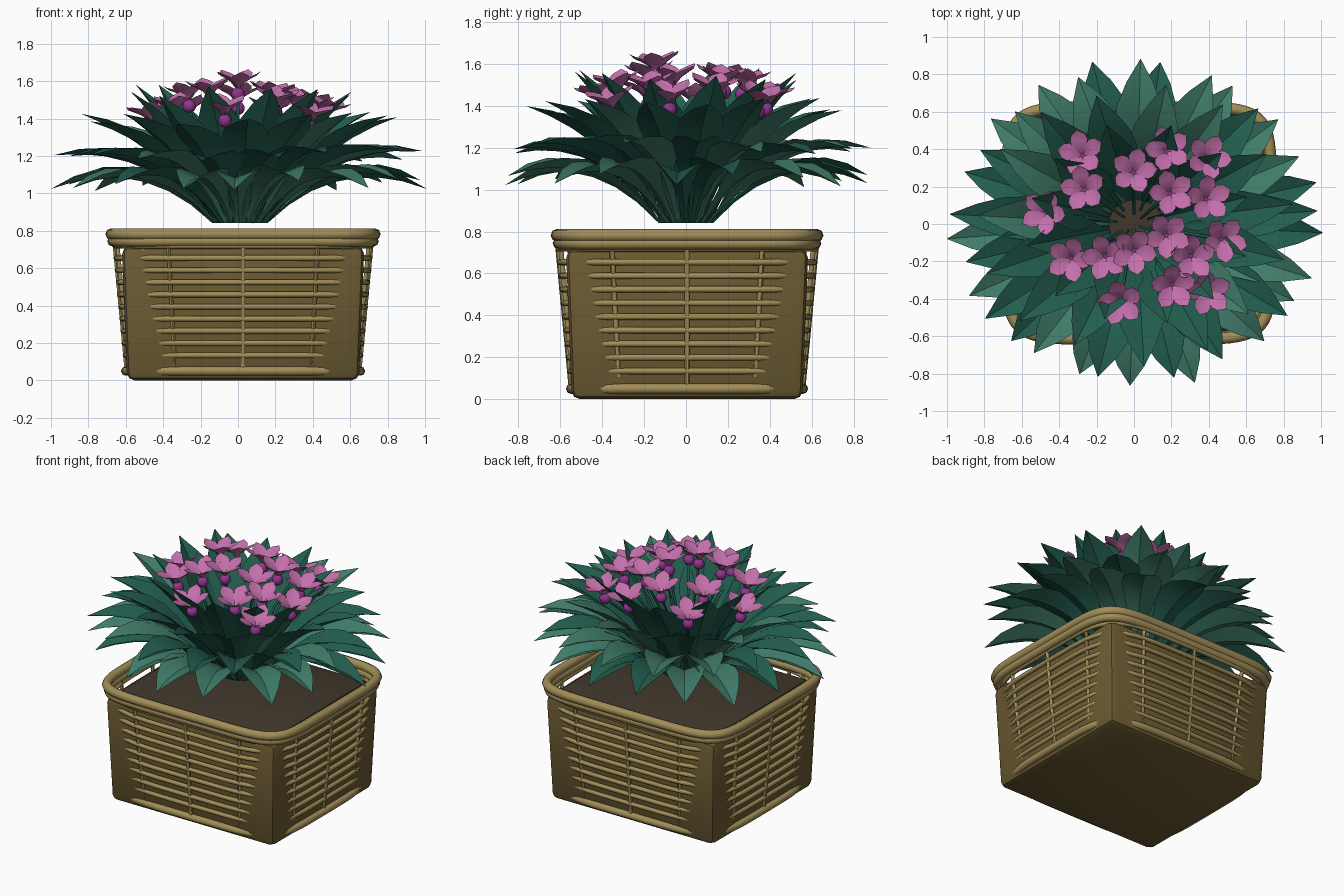
import bpy, bmesh, math, random
from mathutils import Vector, Matrix

if "Cube" in bpy.data.objects:
    bpy.data.objects.remove(bpy.data.objects["Cube"])

random.seed(4)
CX, CY = 0.027, 0.005          # basket centre


def mat(name, col):
    m = bpy.data.materials.new(name)
    m.diffuse_color = (*col, 1)
    m.use_nodes = True
    m.node_tree.nodes["Principled BSDF"].inputs["Base Color"].default_value = m.diffuse_color
    return m


WICKER = mat("wicker_tan", (0.36, 0.27, 0.095))
LINER = mat("basket_brown", (0.15, 0.105, 0.033))
SOIL = mat("soil_brown", (0.053, 0.039, 0.024))
LEAF_D = mat("leaf_dark_green", (0.016, 0.11, 0.078))
LEAF_L = mat("leaf_light_green", (0.05, 0.20, 0.14))
PETAL = mat("petal_pink", (0.55, 0.16, 0.41))
BUD = mat("flower_heart_purple", (0.29, 0.035, 0.27))


def finish(bm, name, mats, angle=None):
    me = bpy.data.meshes.new(name)
    bm.to_mesh(me)
    bm.free()
    ob = bpy.data.objects.new(name, me)
    bpy.context.collection.objects.link(ob)
    for m in mats:
        me.materials.append(m)
    if angle:
        bpy.ops.object.select_all(action='DESELECT')
        ob.select_set(True)
        bpy.context.view_layer.objects.active = ob
        bpy.ops.object.shade_smooth_by_angle(angle=math.radians(angle))
    return ob


def tube(bm, pts, r, sides=8, closed=False):
    n, rows = len(pts), []
    for i, p in enumerate(pts):
        a = pts[i - 1] if (closed or i) else p
        b = pts[(i + 1) % n] if (closed or i < n - 1) else p
        t = (b - a).normalized()
        up = Vector((0, 0, 1)) if abs(t.z) < 0.9 else Vector((1, 0, 0))
        u = t.cross(up).normalized()
        v = u.cross(t)
        rows.append([bm.verts.new(p + r * (math.cos(k * math.tau / sides) * u
                     + math.sin(k * math.tau / sides) * v)) for k in range(sides)])
    for i in range(n if closed else n - 1):
        A, B = rows[i], rows[(i + 1) % n]
        for k in range(sides):
            j = (k + 1) % sides
            bm.faces.new((A[k], B[k], B[j], A[j]))
    if not closed:
        bm.faces.new(rows[0])
        bm.faces.new(rows[-1][::-1])


def sq_point(ang, a, b, z, p):
    # point on a rounded square (superellipse)
    c, s = math.cos(ang), math.sin(ang)
    return Vector((CX + math.copysign(a * abs(c) ** p, c),
                   CY + math.copysign(b * abs(s) ** p, s), z))


def hoop(bm, a, b, z, r, p=0.4, sides=8, n=64):
    tube(bm, [sq_point(i * math.tau / n, a, b, z, p) for i in range(n)], r, sides, True)


def box(name, hx, hy, z0, z1, bevel, m, flare=0.0):
    bm = bmesh.new()
    bmesh.ops.create_cube(bm, size=1, matrix=Matrix.Translation((CX, CY, (z0 + z1) / 2))
                          @ Matrix.Diagonal((2 * hx, 2 * hy, z1 - z0, 1)))
    for v in bm.verts:                      # widen the top
        if v.co.z > (z0 + z1) / 2:
            v.co.x += math.copysign(flare, v.co.x - CX)
            v.co.y += math.copysign(flare, v.co.y - CY)
    bmesh.ops.bevel(bm, geom=bm.edges[:], offset=bevel, segments=2, affect='EDGES', profile=0.5)
    return finish(bm, name, [m], 30)


# basket body and soil
box("basket_body", 0.62, 0.55, 0.0, 0.715, 0.04, LINER, 0.028)
box("soil", 0.595, 0.525, 0.68, 0.74, 0.015, SOIL)

# woven hoops flare outward with height
def half_y(z):
    return 0.546 + 0.095 * z

bm = bmesh.new()
for k in range(10):
    z = 0.134 + 0.065 * k
    hoop(bm, half_y(z) + 0.07, half_y(z), z, 0.015)
finish(bm, "woven_hoops", [WICKER], 60)

# upright stakes
bm = bmesh.new()
for k in range(20):
    a = k * math.tau / 20
    tube(bm, [sq_point(a, half_y(z) + 0.072, half_y(z) + 0.002, z, 0.46) for z in (0.05, 0.4, 0.74)], 0.012, 6)
finish(bm, "upright_stakes", [WICKER], 60)

# rim and foot hoops
bm = bmesh.new()
hoop(bm, 0.705, 0.620, 0.782, 0.031, 0.3)
hoop(bm, 0.697, 0.612, 0.744, 0.029, 0.3)
finish(bm, "basket_rim", [WICKER], 60)
bm = bmesh.new()
hoop(bm, 0.628, 0.553, 0.05, 0.025)
finish(bm, "basket_foot_hoop", [WICKER], 60)

# leaves: (position along, half width)
BLADE = [(0, .015), (.15, .024), (.3, .05), (.45, .095), (.58, .12),
         (.72, .108), (.86, .065), (1, .001)]


def leaf(bm, ang, ctrl, tip, width, mi):
    p0 = Vector((0.14, 0.84))
    out = Vector((math.cos(ang), math.sin(ang), 0))
    side = Vector((-out.y, out.x, 0))
    rows = []
    for t, w in BLADE:
        q = (1 - t) ** 2 * p0 + 2 * t * (1 - t) * ctrl + t * t * tip
        d = ((1 - t) * (ctrl - p0) + t * (tip - ctrl)).normalized()
        c = out * q.x + Vector((0, 0, q.y))
        nrm = out * -d.y + Vector((0, 0, d.x))
        row = []
        for s in (-1, 0, 1):
            v = c + side * s * w * width + nrm * abs(s) * w * width * 0.4
            row.append(bm.verts.new((v.x * 1.05 + 0.01, v.y * 0.93, v.z)))
        rows.append(row)
    for A, B in zip(rows, rows[1:]):
        for k in (0, 1):
            f = bm.faces.new((A[k], B[k], B[k + 1], A[k + 1]))
            f.material_index = mi


# layers: name, count, control point, tip, width, share of light leaves
LAYERS = [("outer_leaves", 17, (.50, 1.21), (.945, 1.05), 1.05, .5),
          ("lower_leaves", 17, (.46, 1.26), (.93, 1.21), 1.05, .35),
          ("middle_leaves", 15, (.38, 1.25), (.80, 1.41), 1.05, .15),
          ("inner_leaves", 12, (.25, 1.20), (.58, 1.56), 1.05, .08)]
for li, (name, n, c, tip, w, share) in enumerate(LAYERS):
    bm = bmesh.new()
    for k in range(n):
        a = (k + 0.5 * (li % 2)) * math.tau / n - math.pi / 2 + random.uniform(-.06, .06)
        light = 1 if random.random() < share else 0
        t = Vector(tip) + Vector((random.uniform(-.04, .02), random.uniform(-.04, .03)))
        leaf(bm, a, Vector(c), t, w, light)
    finish(bm, name, [LEAF_D, LEAF_L], 40)

# flowers: five cupped petals over a round heart, on a thin stem
SPOTS = [(-.27, .36), (-.46, .06), (-.33, -.18), (-.26, .18), (-.15, -.17), (-.07, -.40),
         (0, .27), (.17, .38), (.38, .34), (.19, .16), (.38, .13), (.46, -.08),
         (.17, -.06), (0, -.14), (.2, -.32), (.38, -.35), (.3, -.17)]
# petal outline: outward, half width, height
PETAL_ROWS = [(.004, .008, .025), (.03, .027, .06), (.07, .048, .085), (.10, .038, .10), (.125, .001, .125)]
petals, hearts, stems = bmesh.new(), bmesh.new(), bmesh.new()
for x, y in SPOTS:
    r = math.hypot(x, y)
    p = Vector((x, y, 1.58 - 0.42 * r + random.uniform(-.04, .02)))
    axis = Vector((x * 0.5, y * 0.5, 1))
    M = (Matrix.Translation(p) @ axis.to_track_quat('Z', 'Y').to_matrix().to_4x4()
         @ Matrix.Rotation(random.uniform(0, math.tau), 4, 'Z'))
    for k in range(5):
        R = M @ Matrix.Rotation(k * math.tau / 5, 4, 'Z')
        rows = [[petals.verts.new(R @ Vector((o, s * w, h + abs(s) * w * 0.25)))
                 for s in (-1, 0, 1)] for o, w, h in PETAL_ROWS]
        for A, B in zip(rows, rows[1:]):
            for j in (0, 1):
                petals.faces.new((A[j], B[j], B[j + 1], A[j + 1]))
    bmesh.ops.create_uvsphere(hearts, u_segments=12, v_segments=8, radius=0.036,
                              matrix=Matrix.Translation(p))
    base = Vector((x * 0.2, y * 0.2, 0.86))
    tube(stems, [base, base.lerp(p, 0.55) + Vector((0, 0, 0.08)), p], 0.008, 6)
finish(petals, "flower_petals", [PETAL], 35)
finish(hearts, "flower_hearts", [BUD], 60)
finish(stems, "flower_stems", [LEAF_D], 60)
